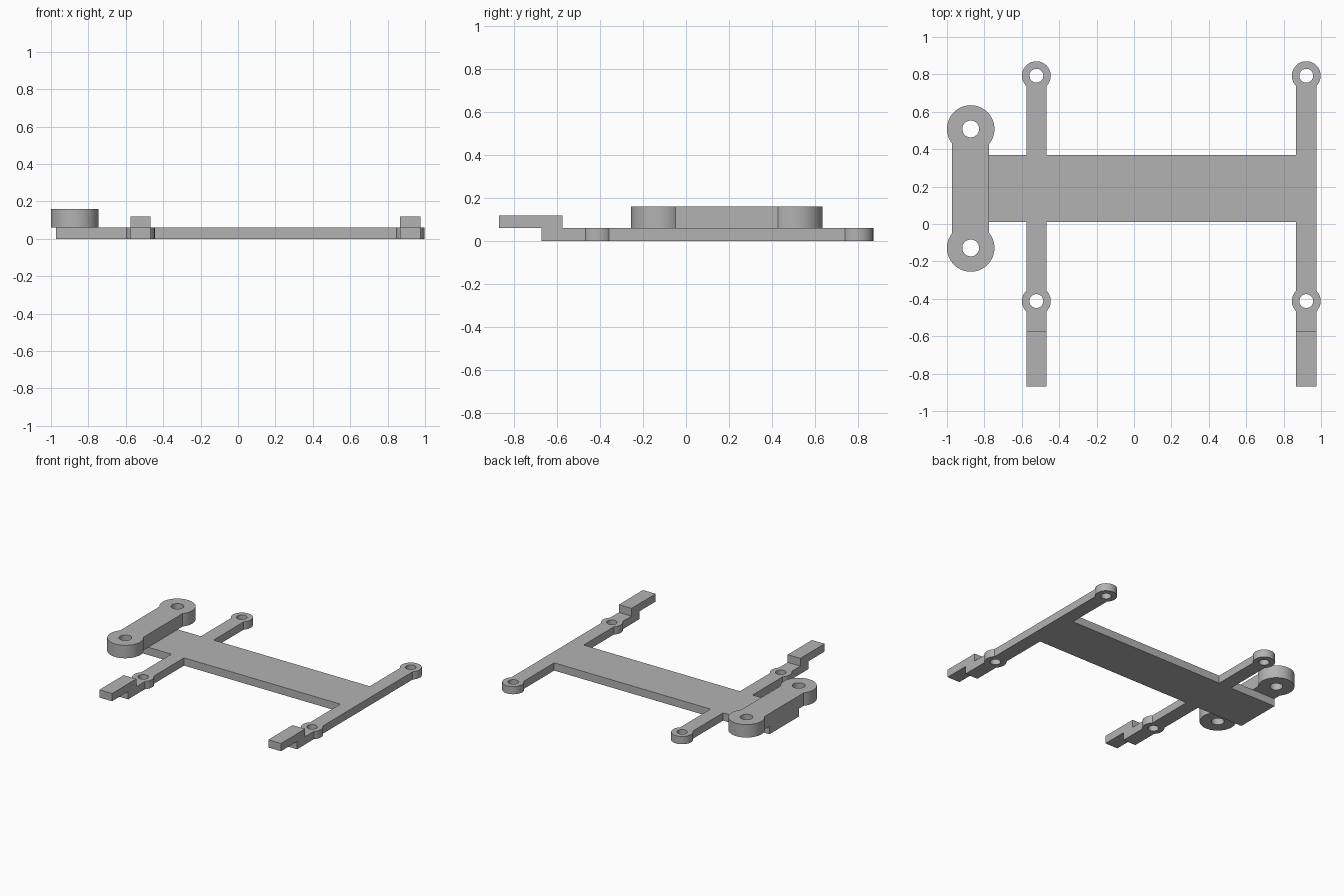
import bpy, bmesh
from math import asin, cos, sin, pi, radians

if "Cube" in bpy.data.objects:
    bpy.data.objects.remove(bpy.data.objects["Cube"], do_unlink=True)

grey = bpy.data.materials.new("plain grey")
grey.use_nodes = True
COLOUR = (0.45, 0.45, 0.45, 1)
grey.diffuse_color = COLOUR
grey.node_tree.nodes["Principled BSDF"].inputs["Base Color"].default_value = COLOUR


def arc(cx, cy, r, start, end, steps=24):
    return [(cx + r * cos(start + (end - start) * i / steps),
             cy + r * sin(start + (end - start) * i / steps)) for i in range(steps + 1)]


def circle(cx, cy, r):
    return arc(cx, cy, r, 0, 2 * pi, 40)[:-1]


def slab(name, outline, holes, z, height):
    """Fill an outline with holes and thicken it upwards."""
    bm = bmesh.new()
    for loop in [outline] + holes:
        verts = [bm.verts.new((x, y, z)) for x, y in loop]
        for i, v in enumerate(verts):
            bm.edges.new((verts[i - 1], v))
    bmesh.ops.triangle_fill(bm, edges=bm.edges[:], use_beauty=True, normal=(0, 0, 1))
    bm.normal_update()
    for f in bm.faces:
        if f.normal.z < 0:
            f.normal_flip()
    mesh = bpy.data.meshes.new(name)
    bm.to_mesh(mesh)
    bm.free()
    mesh.materials.append(grey)
    obj = bpy.data.objects.new(name, mesh)
    bpy.context.collection.objects.link(obj)
    bpy.ops.object.select_all(action='DESELECT')
    obj.select_set(True)
    bpy.context.view_layer.objects.active = obj
    mod = obj.modifiers.new("thickness", 'SOLIDIFY')
    mod.thickness = height
    mod.offset = 1
    bpy.ops.object.modifier_apply(modifier=mod.name)
    bpy.ops.object.shade_smooth_by_angle(angle=radians(30))
    return obj


# Shared sizes
THICK = 0.06
ARMS = (-0.522, 0.921)
HALF, RING, HOLE = 0.054, 0.077, 0.037
FRONT_RING, BACK_RING = -0.412, 0.793
PLATE_FRONT, PLATE_BACK, PLATE_END = 0.01, 0.37, -0.972
neck = asin(HALF / RING)


def front_arm(x):
    """Front arm edge with a bulge around the screw hole."""
    return ([(x - HALF, PLATE_FRONT)]
            + arc(x, FRONT_RING, RING, pi / 2 + neck, 1.5 * pi - neck)
            + [(x - HALF, -0.672), (x + HALF, -0.672)]
            + arc(x, FRONT_RING, RING, neck - pi / 2, pi / 2 - neck)
            + [(x + HALF, PLATE_FRONT)])


def back_arm(x):
    """Back arm edge ending in a round eyelet."""
    return ([(x + HALF, PLATE_BACK)]
            + arc(x, BACK_RING, RING, neck - pi / 2, 1.5 * pi - neck, 40)
            + [(x - HALF, PLATE_BACK)])


# Base plate with four arms; the outer side runs straight past the plate
left, right = ARMS
outline = ([(PLATE_END, PLATE_FRONT)] + front_arm(left)
           + front_arm(right)[:-1] + back_arm(right)[1:]
           + back_arm(left) + [(PLATE_END, PLATE_BACK)])
holes = [circle(x, y, HOLE) for x in ARMS for y in (FRONT_RING, BACK_RING)]
slab("base_frame", outline, holes, 0, THICK)

# Raised tabs at the front arm ends
for name, x in zip(("right_tab", "left_tab"), ARMS):
    slab(name, [(x - HALF, -0.868), (x + HALF, -0.868),
                (x + HALF, -0.573), (x - HALF, -0.573)], [], THICK, THICK)

# Thick mounting bar with a round boss at each end
BAR_X, BAR_HALF, BOSS = -0.873, 0.099, 0.127
ends = (-0.128, 0.508)
bend = asin(BAR_HALF / BOSS)
bar = (arc(BAR_X, ends[0], BOSS, pi / 2 + bend, 2.5 * pi - bend, 48)
       + arc(BAR_X, ends[1], BOSS, bend - pi / 2, 1.5 * pi - bend, 48))
slab("mounting_bar", bar, [circle(BAR_X, y, 0.045) for y in ends], THICK, 0.1)
